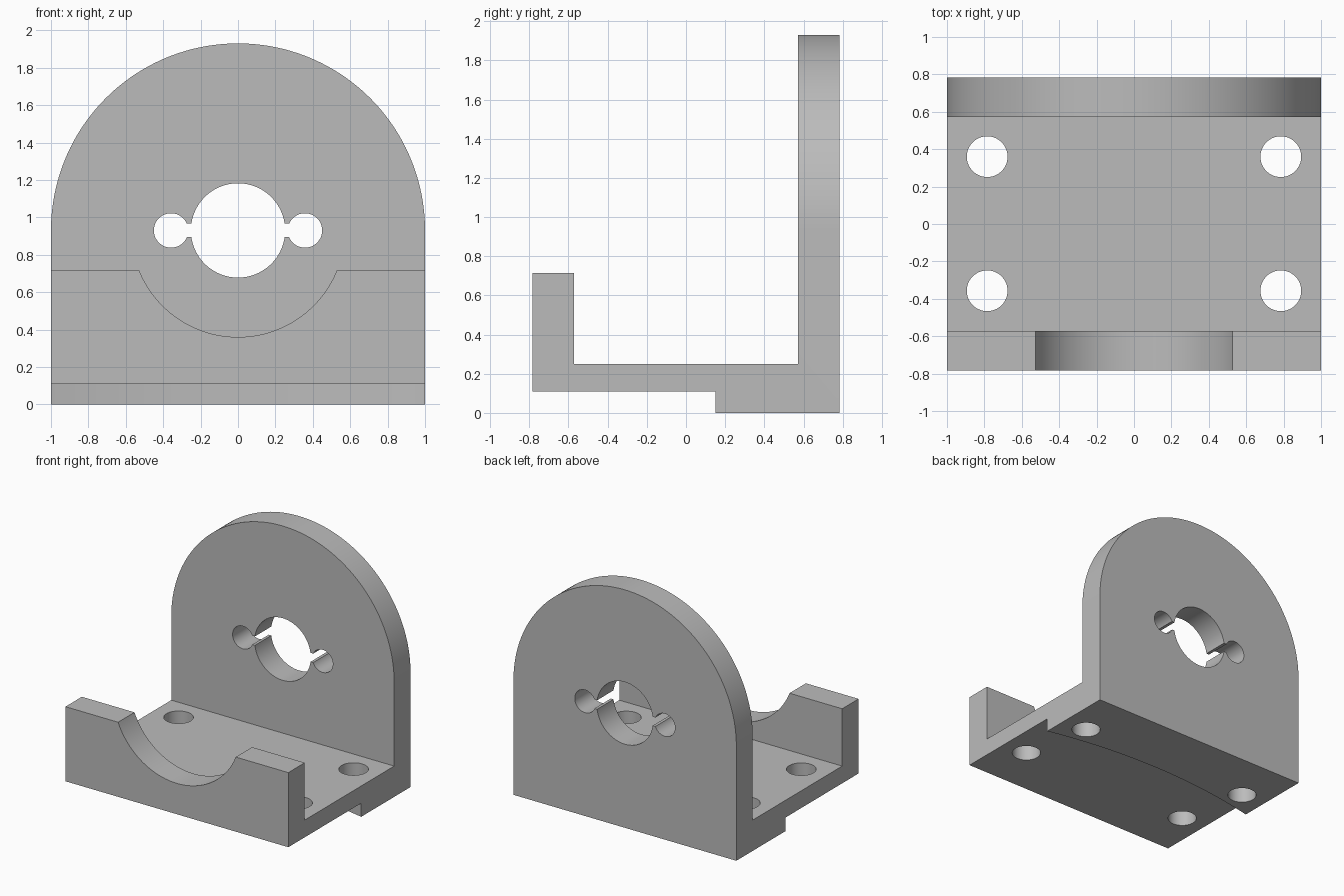
import bpy, bmesh, math
from mathutils import Matrix, Vector

old = bpy.data.objects.get("Cube")
if old:
    bpy.data.objects.remove(old, do_unlink=True)

grey = bpy.data.materials.new("light_grey")
grey.use_nodes = True
COLOR = (0.5, 0.5, 0.5, 1)
grey.diffuse_color = COLOR
grey.node_tree.nodes["Principled BSDF"].inputs["Base Color"].default_value = COLOR


def make_object(name, bm):
    bmesh.ops.recalc_face_normals(bm, faces=bm.faces)
    mesh = bpy.data.meshes.new(name)
    bm.to_mesh(mesh)
    bm.free()
    mesh.materials.append(grey)
    obj = bpy.data.objects.new(name, mesh)
    bpy.context.collection.objects.link(obj)
    return obj


def prism(name, points, offset):
    """Extrude a closed outline along the given vector."""
    bm = bmesh.new()
    face = bm.faces.new([bm.verts.new(p) for p in points])
    side = bmesh.ops.extrude_face_region(bm, geom=[face])["geom"]
    bmesh.ops.translate(bm, vec=offset, verts=[g for g in side if isinstance(g, bmesh.types.BMVert)])
    return make_object(name, bm)


def cylinder(name, center, radius, depth, axis, segments=96):
    bm = bmesh.new()
    turn = Matrix.Rotation(math.pi / 2, 4, "X") if axis == "Y" else Matrix()
    bmesh.ops.create_cone(bm, cap_ends=True, segments=segments, radius1=radius, radius2=radius,
                          depth=depth, matrix=Matrix.Translation(center) @ turn)
    return make_object(name, bm)


def cut(target, tool, operation="DIFFERENCE"):
    """Apply a boolean and discard the tool."""
    tool.hide_render = True
    mod = target.modifiers.new("cut", "BOOLEAN")
    mod.object, mod.operation, mod.solver = tool, operation, "EXACT"
    bpy.context.view_layer.objects.active = target
    bpy.ops.object.modifier_apply(modifier=mod.name)
    bpy.data.objects.remove(tool, do_unlink=True)


Y = 0.783          # half depth
AXIS = 0.93        # height of the bore centre
UNDER = 0.11       # height of the relieved underside

# Side profile: low front wall, floor and tall back plate
profile = [(-Y, 0), (Y, 0), (Y, 2.2), (0.573, 2.2), (0.573, 0.25),
           (-0.573, 0.25), (-0.573, 0.715), (-Y, 0.715)]
bracket = prism("mounting_bracket", [(-1.2, y, z) for y, z in profile], Vector((2.4, 0, 0)))

# Arched front outline
arch = [(math.cos(a), -1, AXIS + math.sin(a)) for a in (math.pi * i / 96 for i in range(97))]
arch += [(-1, -1, -0.2), (1, -1, -0.2)]
cut(bracket, prism("arch_outline", arch, Vector((0, 2, 0))), "INTERSECT")

# Underside relief with a shallow curved step
sag = 0.11
radius = (1 + sag * sag) / (2 * sag)
cut(bracket, cylinder("underside_relief", (0, 0.15 + sag - radius, UNDER - 0.5), radius, 1, "Z", 720))

# Cradle in the front wall
cut(bracket, cylinder("cradle_cutter", (0, -0.8, AXIS), 0.57, 0.6, "Y", 128))

# Main bore, side holes and connecting slots in the back plate
cut(bracket, cylinder("bore_cutter", (0, 0.7, AXIS), 0.252, 0.6, "Y"))
slot = [(-0.36, 0.4, 0.895), (0.36, 0.4, 0.895), (0.36, 0.4, 0.968), (-0.36, 0.4, 0.968)]
cut(bracket, prism("slot_cutter", slot, Vector((0, 0.6, 0))))
for side in (-1, 1):
    cut(bracket, cylinder("side_hole_cutter", (side * 0.358, 0.7, AXIS), 0.092, 0.6, "Y", 64))

# Four screw holes in the floor
for x in (-0.785, 0.785):
    for y in (-0.357, 0.36):
        cut(bracket, cylinder("screw_hole_cutter", (x, y, 0.1), 0.109, 0.8, "Z", 64))

# Smooth curved walls, keep sharp edges
bpy.ops.object.select_all(action="DESELECT")
bracket.select_set(True)
bpy.context.view_layer.objects.active = bracket
bpy.ops.object.shade_smooth_by_angle(angle=math.radians(25))
